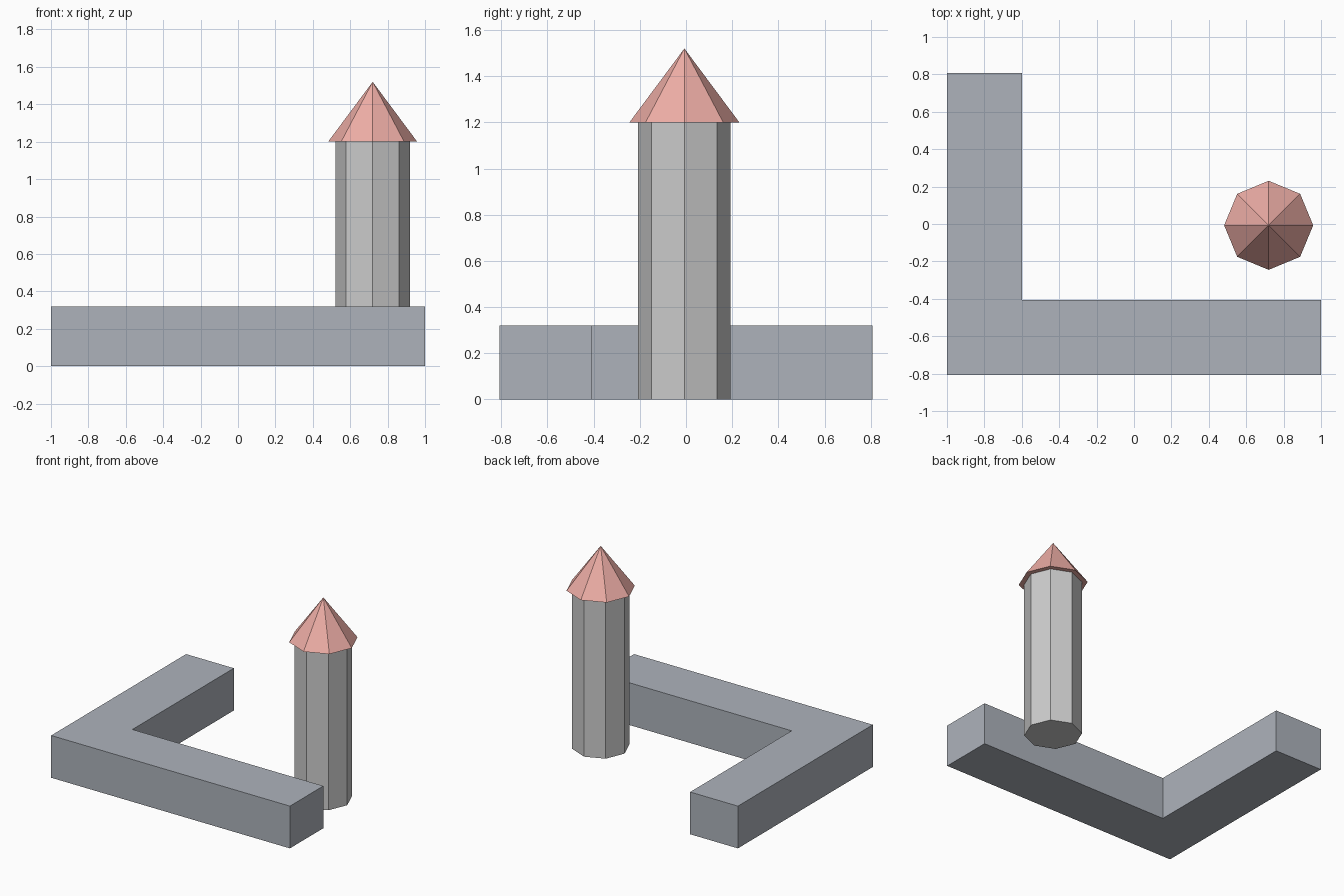
import bpy, bmesh

if "Cube" in bpy.data.objects:
    bpy.data.objects.remove(bpy.data.objects["Cube"])

TOWER_X, TOWER_Y = 0.72, -0.007
WALL_H, TOWER_H, APEX = 0.32, 1.2, 1.52


def finish(name, bm, color=None):
    bmesh.ops.recalc_face_normals(bm, faces=bm.faces)
    mesh = bpy.data.meshes.new(name)
    bm.to_mesh(mesh)
    bm.free()
    obj = bpy.data.objects.new(name, mesh)
    bpy.context.collection.objects.link(obj)
    if color:
        mat = bpy.data.materials.new(name + "_colour")
        mat.diffuse_color = (*color, 1)
        mat.use_nodes = True
        mat.node_tree.nodes["Principled BSDF"].inputs["Base Color"].default_value = mat.diffuse_color
        mesh.materials.append(mat)
    return obj


def octagon_part(name, r_bottom, r_top, z0, z1, color=None):
    bm = bmesh.new()
    bmesh.ops.create_cone(bm, cap_ends=True, segments=8, radius1=r_bottom,
                          radius2=r_top, depth=z1 - z0)
    bmesh.ops.remove_doubles(bm, verts=bm.verts, dist=1e-5)
    obj = finish(name, bm, color)
    obj.location = (TOWER_X, TOWER_Y, (z0 + z1) / 2)
    return obj


# L-shaped wall, extruded from its plan
plan = [(-1, -0.807), (1, -0.807), (1, -0.407),
        (-0.6, -0.407), (-0.6, 0.807), (-1, 0.807)]
bm = bmesh.new()
base = bm.faces.new([bm.verts.new((x, y, 0)) for x, y in plan])
ext = bmesh.ops.extrude_face_region(bm, geom=[base], use_keep_orig=True)
bmesh.ops.translate(bm, vec=(0, 0, WALL_H),
                    verts=[v for v in ext["geom"] if isinstance(v, bmesh.types.BMVert)])
finish("corner_wall", bm, (0.42, 0.45, 0.5))

# Eight-sided tower shaft and its overhanging pointed roof
octagon_part("tower_shaft", 0.2, 0.2, 0, TOWER_H)
octagon_part("tower_roof", 0.238, 0, TOWER_H, APEX, (0.85, 0.42, 0.38))
